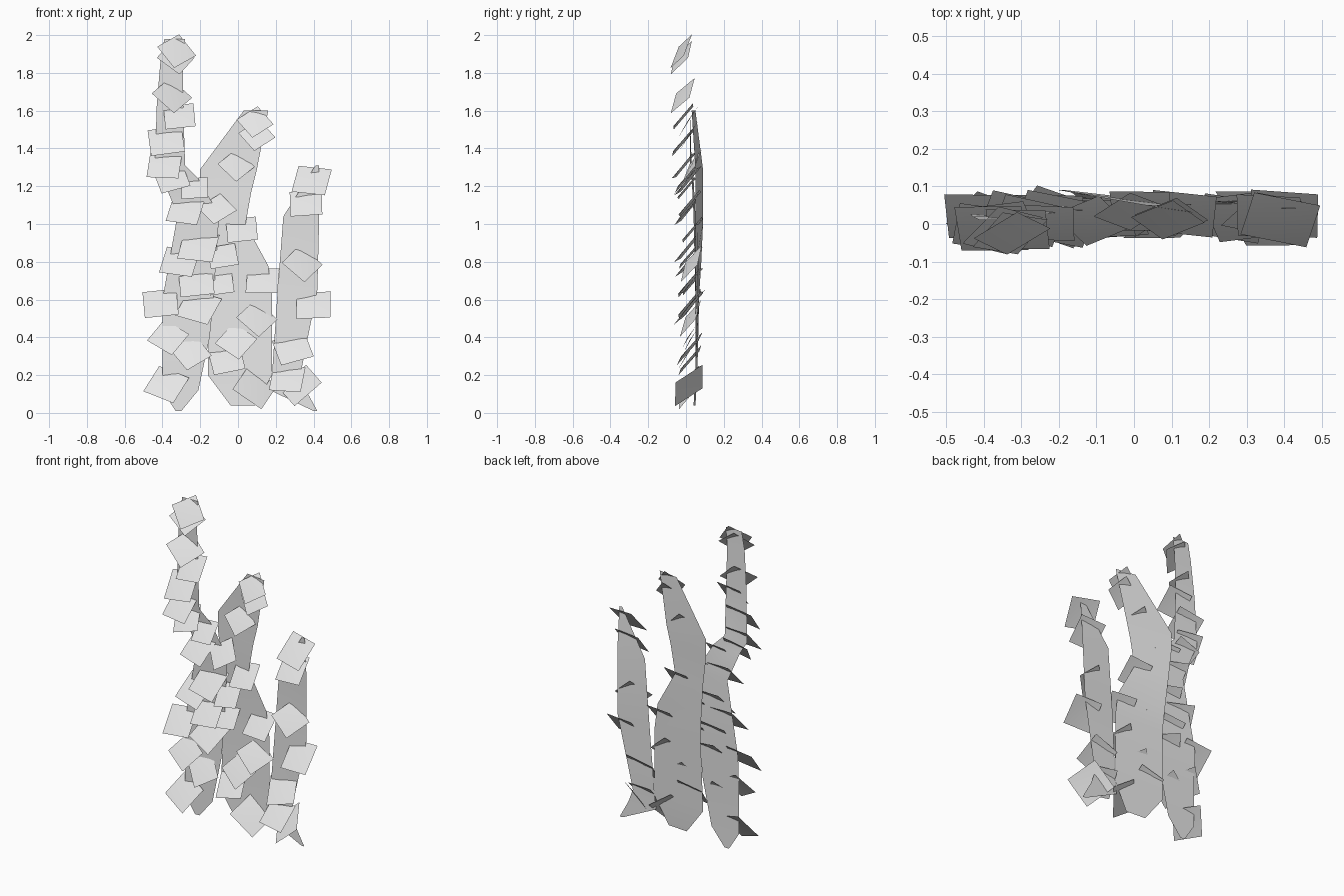
import bpy
import bmesh
from math import radians
from mathutils import Matrix, Vector

default_cube = bpy.data.objects.get("Cube")
if default_cube:
    bpy.data.objects.remove(default_cube, do_unlink=True)

LEAF_OFFSET = 0.035   # leaf centres sit just ahead of their stem


def make_material(name, colour):
    material = bpy.data.materials.new(name)
    material.use_nodes = True
    material.diffuse_color = colour
    material.node_tree.nodes["Principled BSDF"].inputs["Base Color"].default_value = colour
    return material


grey = make_material("pale grey", (0.8, 0.8, 0.8, 1))


def finish(bm, name):
    """Turn a bmesh into a smooth-shaded object."""
    mesh = bpy.data.meshes.new(name)
    bm.to_mesh(mesh)
    bm.free()
    mesh.materials.append(grey)
    for polygon in mesh.polygons:
        polygon.use_smooth = True
    obj = bpy.data.objects.new(name, mesh)
    bpy.context.collection.objects.link(obj)
    return obj


def make_stem(name, rows):
    """Ribbon; each row is height, right and left edge x, right and left edge y."""
    bm = bmesh.new()
    previous = None
    for z, x_right, x_left, y_right, y_left in rows:
        pair = (bm.verts.new((x_right, y_right, z)),
                bm.verts.new((x_left, y_left, z)))
        if previous:
            bm.faces.new((previous[0], pair[0], pair[1], previous[1]))
        previous = pair
    finish(bm, name)


def stem_depth(rows, z):
    """Depth of the ribbon's middle at a given height."""
    for upper, lower in zip(rows, rows[1:]):
        if lower[0] <= z <= upper[0]:
            blend = (z - lower[0]) / (upper[0] - lower[0])
            return (sum(lower[3:]) * (1 - blend) + sum(upper[3:]) * blend) / 2
    return sum(rows[0][3:]) / 2


def make_leaf(name, depth, x, z, size, roll, yaw=6, tilt=40):
    """Square leaf with a slightly raised middle, piercing its stem."""
    bm = bmesh.new()
    bmesh.ops.create_grid(bm, x_segments=2, y_segments=2, size=size / 2)
    for vert in bm.verts:
        if vert.co.length < size / 4:
            vert.co.z += size / 30
    # Stand the grid up facing the front, then roll, tilt, turn and place it
    transform = (Matrix.Translation(Vector((x, depth, z)))
                 @ Matrix.Rotation(radians(-yaw), 4, "Z")
                 @ Matrix.Rotation(radians(-tilt), 4, "X")
                 @ Matrix.Rotation(radians(-roll), 4, "Y")
                 @ Matrix.Rotation(radians(90), 4, "X"))
    bm.transform(transform)
    finish(bm, name)


# Stems: one tall and narrow at the top, one broad, one short
tall_rows = [
    (1.98, -.39, -.28, .01, .01), (1.87, -.41, -.29, .01, .01),
    (1.63, -.43, -.29, .02, .02), (1.31, -.44, -.28, .03, .02),
    (1.24, -.40, -.21, .04, .03), (1.05, -.32, -.10, .05, .04),
    (.60, -.40, -.13, .06, .05), (.40, -.40, -.15, .05, .05),
    (.12, -.40, -.21, .05, .05), (.01, -.33, -.30, .05, .05),
]
broad_rows = [
    (1.60, .03, .16, .05, .03), (1.29, -.20, .10, .09, .05),
    (1.17, -.20, .07, .09, .05), (1.00, -.18, .04, .09, .05),
    (.78, -.16, .16, .08, .05), (.63, -.15, .18, .07, .05),
    (.20, -.16, .18, .06, .05), (.04, -.04, .09, .05, .04),
]
short_rows = [
    (1.31, .41, .43, .04, .04), (1.04, .24, .43, .06, .06),
    (.65, .21, .42, .06, .07), (.20, .18, .33, .05, .05),
    (.12, .17, .36, .05, .05), (.01, .40, .42, .05, .05),
]

# Leaves: x, height, size, roll in degrees, then any unusual turn and tilt
tall_leaves = [
    (-.325, 1.915, .15, 30, -15, 30), (-.33, 1.88, .15, 45, -20, 34),
    (-.35, 1.68, .16, 38, -22, 34), (-.31, 1.57, .16, 8), (-.38, 1.44, .18, 10),
    (-.39, 1.31, .17, -3), (-.35, 1.24, .16, 20), (-.23, 1.19, .14, 5),
    (-.28, 1.07, .17, -10), (-.11, 1.08, .15, 40), (-.21, .88, .19, -8),
    (-.31, .80, .18, -10), (-.08, .83, .15, 12), (-.22, .69, .18, 8),
    (-.41, .58, .18, 8), (-.21, .56, .19, -20), (-.37, .40, .16, -35, 0, 32),
    (-.25, .32, .16, 35, 0, 32), (-.38, .15, .18, -25, 5, 35),
]
broad_leaves = [
    (.09, 1.54, .14, 37, 0, 32), (.10, 1.47, .14, 37, 0, 32),
    (-.01, 1.31, .14, 40, -10, 30), (.02, .97, .16, 8), (-.09, .68, .13, 10),
    (.13, .70, .17, 0), (.10, .50, .16, 42, -15, 30),
    (-.01, .38, .16, -38, 0, 30), (-.06, .28, .17, 15),
    (.09, .135, .185, -40, -22, 28),
]
short_leaves = [
    (.39, 1.23, .18, -8), (.36, 1.11, .17, 5), (.34, .79, .16, 42, -18, 30),
    (.40, .57, .18, 3), (.29, .34, .18, 20), (.26, .18, .17, -5),
    (.33, .145, .19, -37, 37, 35),
]
for stem, rows, leaves in (("tall", tall_rows, tall_leaves),
                           ("broad", broad_rows, broad_leaves),
                           ("short", short_rows, short_leaves)):
    make_stem(f"{stem}_stem", rows)
    for number, leaf in enumerate(leaves, start=1):
        depth = stem_depth(rows, leaf[1]) - LEAF_OFFSET
        make_leaf(f"{stem}_stem_leaf_{number}", depth, *leaf)
